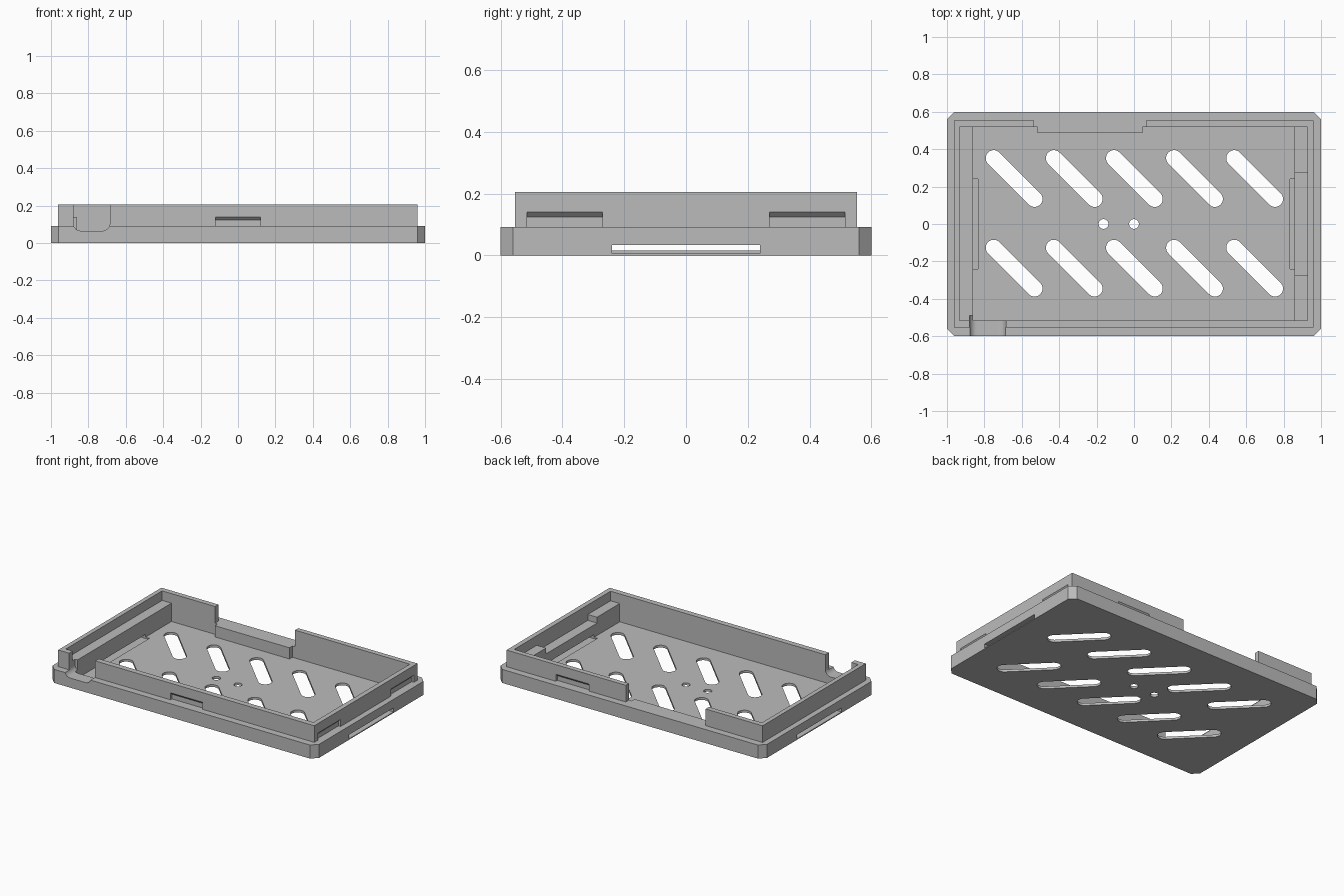
import bpy, bmesh, math

old = bpy.data.objects.get("Cube")
if old:
    bpy.data.objects.remove(old, do_unlink=True)

# Single plain grey
grey = bpy.data.materials.new("matte_grey")
grey.use_nodes = True
colour = (0.5, 0.5, 0.5, 1)
grey.diffuse_color = colour
grey.node_tree.nodes["Principled BSDF"].inputs["Base Color"].default_value = colour


def prism(name, outline, lo, hi, axis="z"):
    """Extrude a 2D outline along an axis; the outline uses the other two axes in order."""
    place = {"x": lambda a, b, t: (t, a, b),
             "y": lambda a, b, t: (a, t, b),
             "z": lambda a, b, t: (a, b, t)}[axis]
    bm = bmesh.new()
    ends = [[bm.verts.new(place(a, b, t)) for a, b in outline] for t in (lo, hi)]
    n = len(outline)
    for ring in ends:
        bm.faces.new(ring)
    for i in range(n):
        j = (i + 1) % n
        bm.faces.new((ends[0][i], ends[0][j], ends[1][j], ends[1][i]))
    bmesh.ops.recalc_face_normals(bm, faces=bm.faces)
    mesh = bpy.data.meshes.new(name)
    bm.to_mesh(mesh)
    bm.free()
    mesh.materials.append(grey)
    obj = bpy.data.objects.new(name, mesh)
    bpy.context.collection.objects.link(obj)
    return obj


def box(name, x, y, z):
    return prism(name, [(x[0], y[0]), (x[1], y[0]), (x[1], y[1]), (x[0], y[1])], *z)


def arc(cx, cy, r, start, end, steps=10):
    return [(cx + r * math.cos(math.radians(start + (end - start) * i / steps)),
             cy + r * math.sin(math.radians(start + (end - start) * i / steps)))
            for i in range(steps + 1)]


def combine(target, tool, operation="DIFFERENCE", keep=False):
    mod = target.modifiers.new("combine", "BOOLEAN")
    mod.operation = operation
    mod.solver = "EXACT"
    mod.object = tool
    bpy.context.view_layer.objects.active = target
    bpy.ops.object.modifier_apply(modifier=mod.name)
    if not keep:
        bpy.data.objects.remove(tool, do_unlink=True)


FLOOR, SHELF, RIM = 0.016, 0.092, 0.205

# Chamfered base with the narrower upper wall, hollowed out
c = 0.04
octagon = [(-1 + c, -0.6), (1 - c, -0.6), (1, -0.6 + c), (1, 0.6 - c),
           (1 - c, 0.6), (-1 + c, 0.6), (-1, 0.6 - c), (-1, -0.6 + c)]
tray = prism("case_tray", octagon, 0, SHELF)
combine(tray, box("wall", (-0.962, 0.96), (-0.553, 0.553), (0.05, RIM)), "UNION")
combine(tray, box("cavity", (-0.932, 0.927), (-0.515, 0.518), (FLOOR, 0.4)))

# Gap in the back wall
combine(tray, box("back_gap", (-0.535, 0.065), (0.5, 0.7), (SHELF, 0.4)))

# Diagonal vent slots in two rows of five
for row_y in (0.243, -0.236):
    for col in range(5):
        cx = -0.641 + col * 0.3215
        d, r = 0.109, 0.043
        outline = arc(cx - d, row_y + d, r, 45, 225) + arc(cx + d, row_y - d, r, 225, 405)
        combine(tray, prism("vent", outline, -0.1, 0.1))

# Two small round holes in the floor
for x in (-0.163, 0):
    combine(tray, prism("hole", arc(x, 0, 0.026, 0, 345, 23), -0.1, 0.1))

# Wedge-topped snap recesses on the outside of the wall
def recess(axis, face, lo, hi):
    profile = [(face - 0.016, SHELF), (face - 0.016, 0.124),
               (face + 0.03, 0.17), (face + 0.03, SHELF)]
    combine(tray, prism("recess", profile, lo, hi, axis))

recess("x", 0.553, 0.34, 0.59)
for lo in (-0.515, 0.27):
    recess("y", 0.96, lo, lo + 0.245)
front = [(-0.537, SHELF), (-0.537, 0.124), (-0.583, 0.17), (-0.583, SHELF)]
combine(tray, prism("recess", front, -0.12, 0.12, "x"))

# Inner ledges: full height on one end, lowered in the middle on the other
left_ledge = box("left_ledge", (-0.933, -0.862), (-0.516, 0.519), (FLOOR, 0.14))
steps = [(-0.516, FLOOR), (0.519, FLOOR), (0.519, 0.14), (0.275, 0.14),
         (0.275, 0.1), (-0.272, 0.1), (-0.272, 0.14), (-0.516, 0.14)]
right_ledge = prism("right_ledge", steps, 0.858, 0.928, "x")

# Step behind the gap in the back wall
box("back_step", (-0.515, 0.045), (0.487, 0.518), (FLOOR, SHELF))

# Thin side slots running under the ledges
for side, ledge in ((-1, left_ledge), (1, right_ledge)):
    xs = sorted((side * 0.833, side * 1.1))
    slot = box("side_slot", xs, (-0.24, 0.24), (0.0065, 0.034))
    combine(ledge, slot, keep=True)
    combine(tray, slot)

# Rounded cable opening in the front corner
r = 0.04
opening = ([(-0.88, 0.4)] + arc(-0.88 + r, 0.065 + r, r, 180, 270)
           + arc(-0.685 - r, 0.065 + r, r, 270, 360) + [(-0.685, 0.4)])
cable = prism("cable_opening", opening, -0.7, -0.49, "y")
combine(left_ledge, cable, keep=True)
combine(tray, cable)
